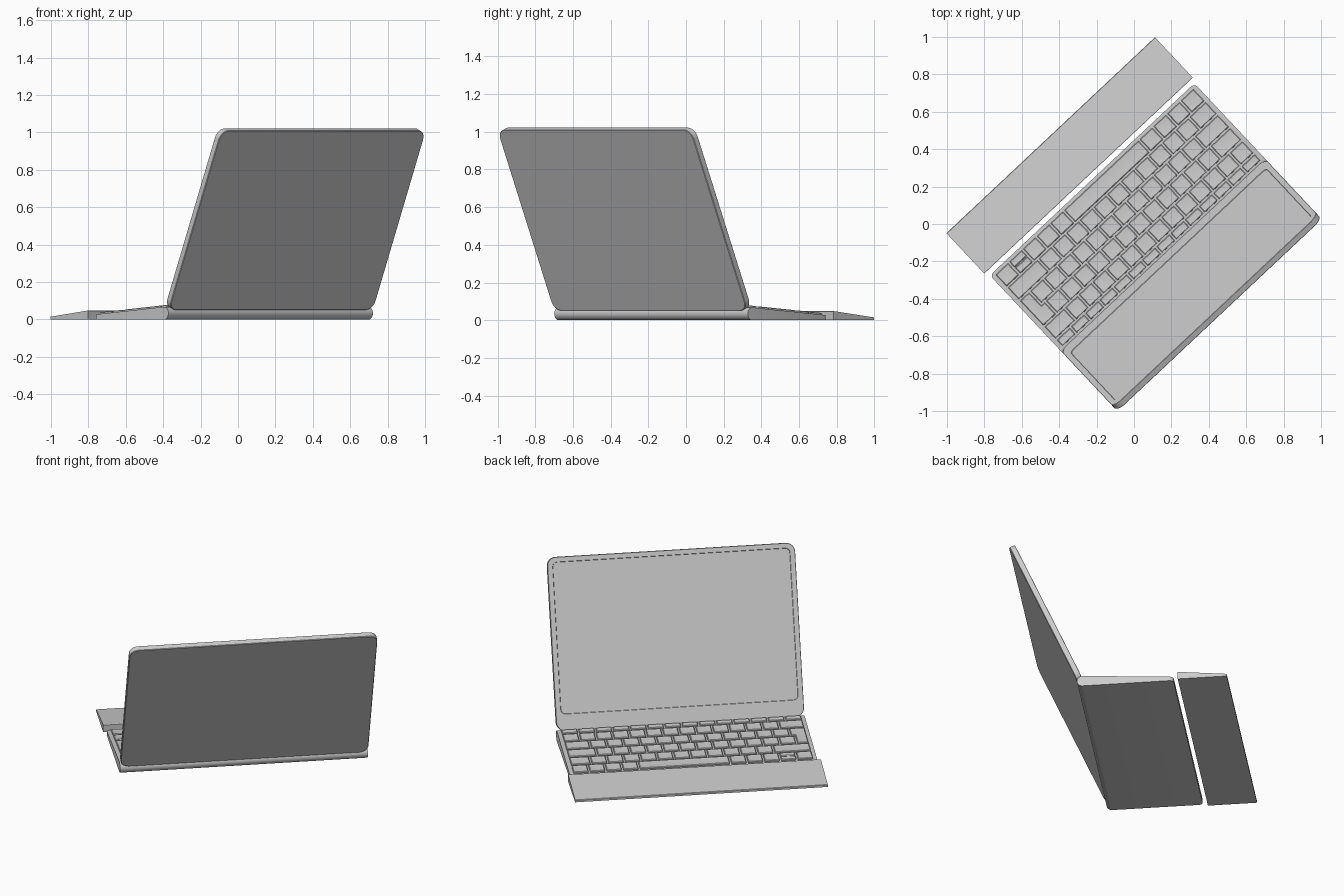
import bpy, bmesh, math
from mathutils import Matrix, Vector

if "Cube" in bpy.data.objects:
    bpy.data.objects.remove(bpy.data.objects["Cube"])

# Whole set is turned so the user's right-hand direction lies at 223 degrees
ROOT = Matrix.Rotation(math.radians(223.2), 4, 'Z')


def finish(bm, name, matrix=Matrix()):
    bmesh.ops.recalc_face_normals(bm, faces=bm.faces[:])
    me = bpy.data.meshes.new(name)
    bm.to_mesh(me)
    bm.free()
    ob = bpy.data.objects.new(name, me)
    bpy.context.collection.objects.link(ob)
    ob.matrix_world = ROOT @ matrix
    bpy.ops.object.select_all(action='DESELECT')
    ob.select_set(True)
    bpy.context.view_layer.objects.active = ob
    bpy.ops.object.shade_smooth_by_angle(angle=math.radians(30))
    return ob


def loft(bm, rings):
    """Bridge equal-length closed rings and cap both ends."""
    vs = [[bm.verts.new(p) for p in r] for r in rings]
    n = len(vs[0])
    for a, b in zip(vs, vs[1:]):
        for i in range(n):
            bm.faces.new((a[i], a[(i + 1) % n], b[(i + 1) % n], b[i]))
    bm.faces.new(vs[0][::-1])
    bm.faces.new(vs[-1])


def round_rect(x0, y0, x1, y1, r, z, seg=6):
    pts = []
    for k, (cx, cy) in enumerate([(x1 - r, y1 - r), (x0 + r, y1 - r),
                                  (x0 + r, y0 + r), (x1 - r, y0 + r)]):
        for i in range(seg + 1):
            a = math.pi / 2 * (k + i / seg)
            pts.append((cx + r * math.cos(a), cy + r * math.sin(a), z))
    return pts


def inset(poly, d, z):
    """Inset an axis-aligned counter-clockwise outline."""
    out = []
    n = len(poly)
    for i in range(n):
        p, q, s = (Vector(poly[(i + k) % n]) for k in (-1, 0, 1))
        e1, e2 = (q - p).normalized(), (s - q).normalized()
        v = q + d * Vector((-e1.y - e2.y, e1.x + e2.x))
        out.append((v.x, v.y, z))
    return out


def bar(profile, half, name, corner=0.0):
    """Extrude a side profile (y, z) across the width."""
    bm = bmesh.new()
    loft(bm, [[(x, y, z) for y, z in profile] for x in (-half, half)])
    if corner:
        front = min(y for y, z in profile)
        edges = [e for e in bm.edges
                 if all(abs(v.co.y - front) < 1e-5 for v in e.verts)
                 and abs(e.verts[0].co.x - e.verts[1].co.x) < 1e-5]
        bmesh.ops.bevel(bm, geom=edges, offset=corner, segments=5,
                        profile=0.5, affect='EDGES')
    return finish(bm, name)


# Keyboard base: wedge with a rounded back spine
spine = [(0.222 + 0.033 * math.sin(a), 0.034 + 0.034 * math.cos(a))
         for a in [math.pi * i / 12 for i in range(13)]]
bar([(-0.327, 0), (-0.327, 0.026)] + spine, 0.75, "keyboard_base", 0.025)

# Separate palm rest wedge
bar([(-0.651, 0), (-0.651, 0.012), (-0.648, 0.015), (-0.359, 0.048),
     (-0.355, 0.046), (-0.355, 0)], 0.765, "palm_rest")

# Tablet: rounded slab with a slightly recessed screen, leaning back
bm = bmesh.new()
W, H, T = 0.75, 1.044, 0.035
loft(bm, [round_rect(-W + 0.003, 0.003, W - 0.003, H - 0.003, 0.05, 0),
          round_rect(-W, 0, W, H, 0.053, 0.003),
          round_rect(-W, 0, W, H, 0.053, T - 0.002),
          round_rect(-W + 0.002, 0.002, W - 0.002, H - 0.002, 0.051, T),
          round_rect(-0.719, 0.1, 0.719, H - 0.03, 0.03, T),
          round_rect(-0.717, 0.102, 0.717, H - 0.032, 0.028, T - 0.003)])
finish(bm, "tablet", Matrix.Translation((0, 0.2575, 0.05))
       @ Matrix.Rotation(math.radians(66.7), 4, 'X'))

# Keys: rows listed from the palm rest to the tablet, widths in key units
UX, UY, X0, GAP = 1.46 / 14.5, 0.096, -0.73, 0.0055
ROWS = [("bottom", [1] * 4 + [5.5] + [1] * 3),
        ("shift", [1.25] + [1] * 11 + [2.25]),
        ("home", [1.75] + [1] * 12),
        ("upper", [1.5] + [1] * 12),
        ("number", [1] * 13 + [1.5]),
        ("function", [14.5 / 14] * 14)]
TILT = (Matrix.Translation((0, -0.327, 0.026))
        @ Matrix.Rotation(math.atan2(0.042, 0.549), 4, 'X'))


def key(bm, outline):
    loft(bm, [inset(outline, GAP, -0.003), inset(outline, GAP, 0.008),
              inset(outline, GAP + 0.004, 0.011),
              inset(outline, GAP + 0.016, 0.0095)])


def rect(u0, y0, u1, y1):
    a, b = X0 + u0 * UX, X0 + u1 * UX
    return [(a, y0), (b, y0), (b, y1), (a, y1)]


def finish_keys(bm, name):
    ob = finish(bm, name, TILT)
    mod = ob.modifiers.new("corners", 'BEVEL')
    mod.width, mod.segments = 0.004, 2
    mod.limit_method, mod.angle_limit = 'ANGLE', math.radians(60)


for r, (name, widths) in enumerate(ROWS):
    bm = bmesh.new()
    y = 0.014 + r * UY
    h = 0.055 if name == "function" else UY
    u = 0
    for w in widths:
        key(bm, rect(u, y, u + w, y + h))
        u += w
    if name == "bottom":  # arrow cluster with the up and down keys split
        key(bm, rect(11.5, y, 12.5, y + h))
        key(bm, rect(12.5, y, 13.5, y + h / 2 + 0.003))
        key(bm, rect(12.5, y + h / 2 - 0.003, 13.5, y + h))
        key(bm, rect(13.5, y, 14.5, y + h))
    finish_keys(bm, name + "_row_keys")

# L-shaped return key spanning two rows
bm = bmesh.new()
ya = 0.014 + 2 * UY
xa, xb, xc = (X0 + u * UX for u in (13.5, 13.75, 14.5))
key(bm, [(xb, ya), (xc, ya), (xc, ya + 2 * UY), (xa, ya + 2 * UY),
         (xa, ya + UY), (xb, ya + UY)])
finish_keys(bm, "return_key")
